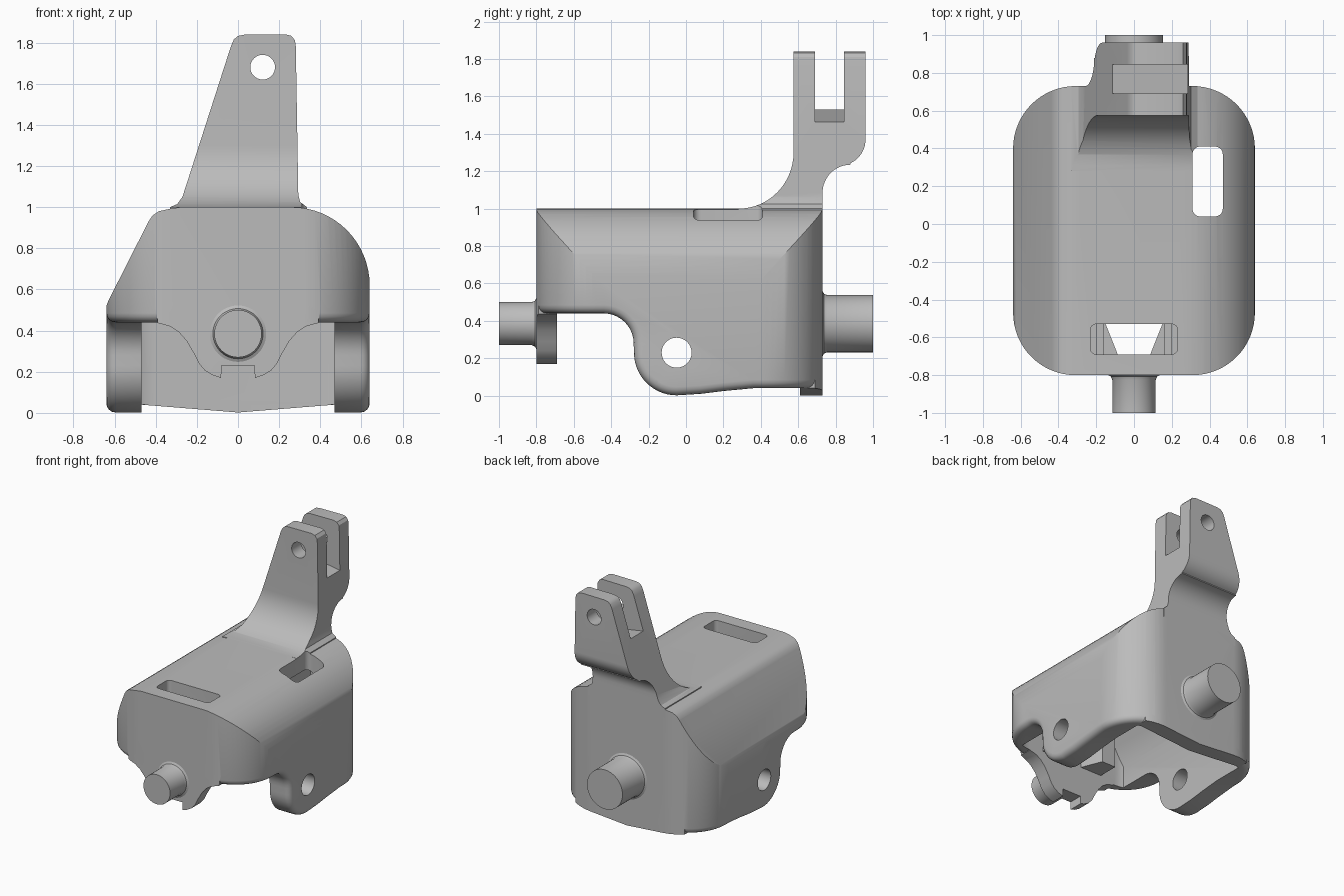
import bpy, bmesh
from math import sin, cos, pi, radians

if "Cube" in bpy.data.objects:
    bpy.data.objects.remove(bpy.data.objects["Cube"])

grey = bpy.data.materials.new("plain grey")
grey.use_nodes = True
grey.diffuse_color = (0.5, 0.5, 0.5, 1)
grey.node_tree.nodes["Principled BSDF"].inputs["Base Color"].default_value = (0.5, 0.5, 0.5, 1)


def finish(bm, name):
    bmesh.ops.recalc_face_normals(bm, faces=bm.faces)
    mesh = bpy.data.meshes.new(name)
    bm.to_mesh(mesh)
    bm.free()
    mesh.materials.append(grey)
    ob = bpy.data.objects.new(name, mesh)
    bpy.context.collection.objects.link(ob)
    return ob


def arc(cx, cy, rx, ry, a0, a1, n=16):
    steps = [radians(a0 + (a1 - a0) * i / n) for i in range(n + 1)]
    return [(cx + rx * cos(t), cy + ry * sin(t)) for t in steps]


def circle(cx, cy, r):
    return arc(cx, cy, r, r, 0, 360, 48)[:-1]


def rounded(x0, x1, y0, y1, r, n=16):
    pts = []
    for cx, cy, a in ((x1 - r, y1 - r, 0), (x0 + r, y1 - r, 90),
                      (x0 + r, y0 + r, 180), (x1 - r, y0 + r, 270)):
        pts += arc(cx, cy, r, r, a, a + 90, n)
    return pts


def prism(name, pts, axis, a, b):
    """Extrude a 2D outline along an axis from a to b."""
    place = {"x": lambda u, v, d: (d, u, v),
             "y": lambda u, v, d: (u, d, v),
             "z": lambda u, v, d: (u, v, d)}[axis]
    bm = bmesh.new()
    lo = [bm.verts.new(place(u, v, a)) for u, v in pts]
    hi = [bm.verts.new(place(u, v, b)) for u, v in pts]
    bm.faces.new(lo)
    bm.faces.new(hi)
    for i in range(len(pts)):
        j = (i + 1) % len(pts)
        bm.faces.new((lo[i], lo[j], hi[j], hi[i]))
    return finish(bm, name)


def combine(ob, other, operation):
    mod = ob.modifiers.new("combine", "BOOLEAN")
    mod.operation, mod.solver, mod.object = operation, "EXACT", other
    bpy.context.view_layer.objects.active = ob
    bpy.ops.object.modifier_apply(modifier=mod.name)
    bpy.data.objects.remove(other)


def smooth(ob):
    bpy.ops.object.select_all(action="DESELECT")
    ob.select_set(True)
    bpy.context.view_layer.objects.active = ob
    bpy.ops.object.shade_smooth_by_angle(angle=radians(30))


def plan():
    return prism("plan", rounded(-0.64, 0.64, -0.8, 0.73, 0.33), "z", -1, 2)


# Outer housing: front outline crossed with the rounded plan
outline = ([(-0.64, -0.1), (0.64, -0.1)] + arc(0.26, 0.62, 0.38, 0.38, 0, 90)
           + [(-0.28, 1.0), (-0.33, 0.992), (-0.385, 0.98), (-0.415, 0.96),
              (-0.435, 0.93), (-0.63, 0.545), (-0.64, 0.52)])
housing = prism("housing", outline, "y", -1, 1)
combine(housing, plan(), "INTERSECT")

# Lower edge with the hanging side lugs
lower = ([(-1.2, 0.44)] + arc(-0.44, 0.28, 0.16, 0.16, 90, 0, 10)
         + arc(-0.05, 0.23, 0.228, 0.228, 180, 270, 14)
         + [(0.08, 0.01), (0.2, 0.025), (0.36, 0.04), (1.2, 0.04), (1.2, -0.5), (-1.2, -0.5)])
combine(housing, prism("lower_cut", lower, "x", -1, 1), "DIFFERENCE")

# Round the outer rim of the lower edge
bm = bmesh.new()
bm.from_mesh(housing.data)
bm.normal_update()
under = set()
for f in bm.faces:
    if abs(f.normal.x) < 0.01 and f.normal.z < 0.01 and abs(f.calc_center_median().y) < 0.72:
        under.add(f)
rim = [e for e in bm.edges if sum(f in under for f in e.link_faces) == 1]
bmesh.ops.bevel(bm, geom=rim, offset=0.045, segments=4, profile=0.5,
                affect="EDGES", clamp_overlap=False)
bm.to_mesh(housing.data)
bm.free()

# Hollow inside
inner = ([(-0.47, -0.5), (0.47, -0.5)] + arc(0.26, 0.62, 0.21, 0.26, 0, 90)
         + [(-0.335, 0.88), (-0.47, 0.61)])
cavity = prism("cavity", inner, "y", -1, 1)
combine(cavity, prism("cavity_plan", rounded(-0.6, 0.6, -0.69, 0.61, 0.2), "z", -1, 2), "INTERSECT")
combine(housing, cavity, "DIFFERENCE")

# Front apron with a small notch at the bottom
half = [(0.08, 0.23), (0.082, 0.17), (0.12, 0.182), (0.16, 0.205), (0.19, 0.24),
        (0.215, 0.29), (0.25, 0.35), (0.29, 0.395), (0.33, 0.42), (0.39, 0.437), (0.4, 0.52)]
apron = prism("apron", half + [(-x, z) for x, z in reversed(half)], "y", -0.8, -0.69)
combine(apron, plan(), "INTERSECT")
combine(housing, apron, "UNION")

# Shallow pointed lip below the back wall
lip = prism("back_lip", [(-0.47, 0.1), (-0.47, 0.04), (0, 0.002), (0.47, 0.04), (0.47, 0.1)],
            "y", 0.61, 0.73)
combine(lip, plan(), "INTERSECT")
combine(housing, lip, "UNION")

# Inner ribs and front gussets
for s in (-1, 1):
    rib = [(s * 0.16, 0.68), (s * 0.2, 0.68), (s * 0.2, 0.9), (s * 0.16, 0.9)]
    combine(housing, prism("rib", rib, "y", -0.72, 0.65), "UNION")
    gusset = [(s * 0.08, -0.72), (s * 0.09, -0.68), (s * 0.15, -0.53), (s * 0.27, -0.53),
              (s * 0.27, -0.72)]
    combine(housing, prism("gusset", gusset, "z", 0.47, 0.72), "UNION")

# Upright arm: side profile crossed with the front profile
side = ([(0.28, 0.93)] + arc(0.28, 1.3, 0.295, 0.3, -90, 0)
        + [(0.575, 1.84), (0.96, 1.84)] + arc(0.82, 1.37, 0.14, 0.14, 0, -65, 10)
        + arc(0.88, 1.085, 0.15, 0.15, 90, 180, 12) + [(0.73, 0.93)])
arm_front = [(-0.33, 0.9), (-0.33, 1.0), (-0.295, 1.015), (-0.27, 1.05), (-0.035, 1.78),
             (-0.02, 1.815), (0.0, 1.832), (0.03, 1.838), (0.23, 1.84), (0.26, 1.832),
             (0.277, 1.81), (0.281, 1.78), (0.293, 1.06), (0.302, 1.025), (0.335, 1.0), (0.335, 0.9)]
arm = prism("arm", side, "x", -0.6, 0.6)
combine(arm, prism("arm_front", arm_front, "y", 0, 1.2), "INTERSECT")
fork = [(-0.3, 1.562), (0.4, 1.445), (0.4, 2), (-0.3, 2)]
combine(arm, prism("fork_slot", fork, "y", 0.69, 0.845), "DIFFERENCE")
combine(arm, prism("arm_hole", circle(0.12, 1.68, 0.06), "y", 0, 1.2), "DIFFERENCE")
combine(housing, arm, "UNION")

# Openings in the top and the lug holes
for cut in (prism("front_slot", rounded(-0.23, 0.23, -0.69, -0.53, 0.03, 6), "z", 0.74, 1.2),
            prism("side_slot", rounded(0.31, 0.47, 0.04, 0.41, 0.04, 6), "z", 0.5, 1.2),
            prism("lug_hole", circle(-0.05, 0.23, 0.08), "x", -1, 1)):
    combine(housing, cut, "DIFFERENCE")
smooth(housing)


# Pins with a small flared base
def pin(name, r, wall, end):
    d = 1 if end > wall else -1
    prof = [(end, 0), (end, r), (wall + d * 0.025, r), (wall + d * 0.008, r + 0.007),
            (wall, r + 0.022), (wall - d * 0.04, r + 0.022), (wall - d * 0.04, 0)]
    bm = bmesh.new()
    vs = [bm.verts.new((q, y, 0.385)) for y, q in prof]
    es = [bm.edges.new(p) for p in zip(vs, vs[1:])]
    bmesh.ops.spin(bm, geom=vs + es, cent=(0, 0, 0.385), axis=(0, 1, 0),
                   angle=2 * pi, steps=48)
    bmesh.ops.remove_doubles(bm, verts=bm.verts, dist=0.0005)
    smooth(finish(bm, name))


pin("front_pin", 0.115, -0.8, -1.0)
pin("back_pin", 0.153, 0.73, 1.0)
